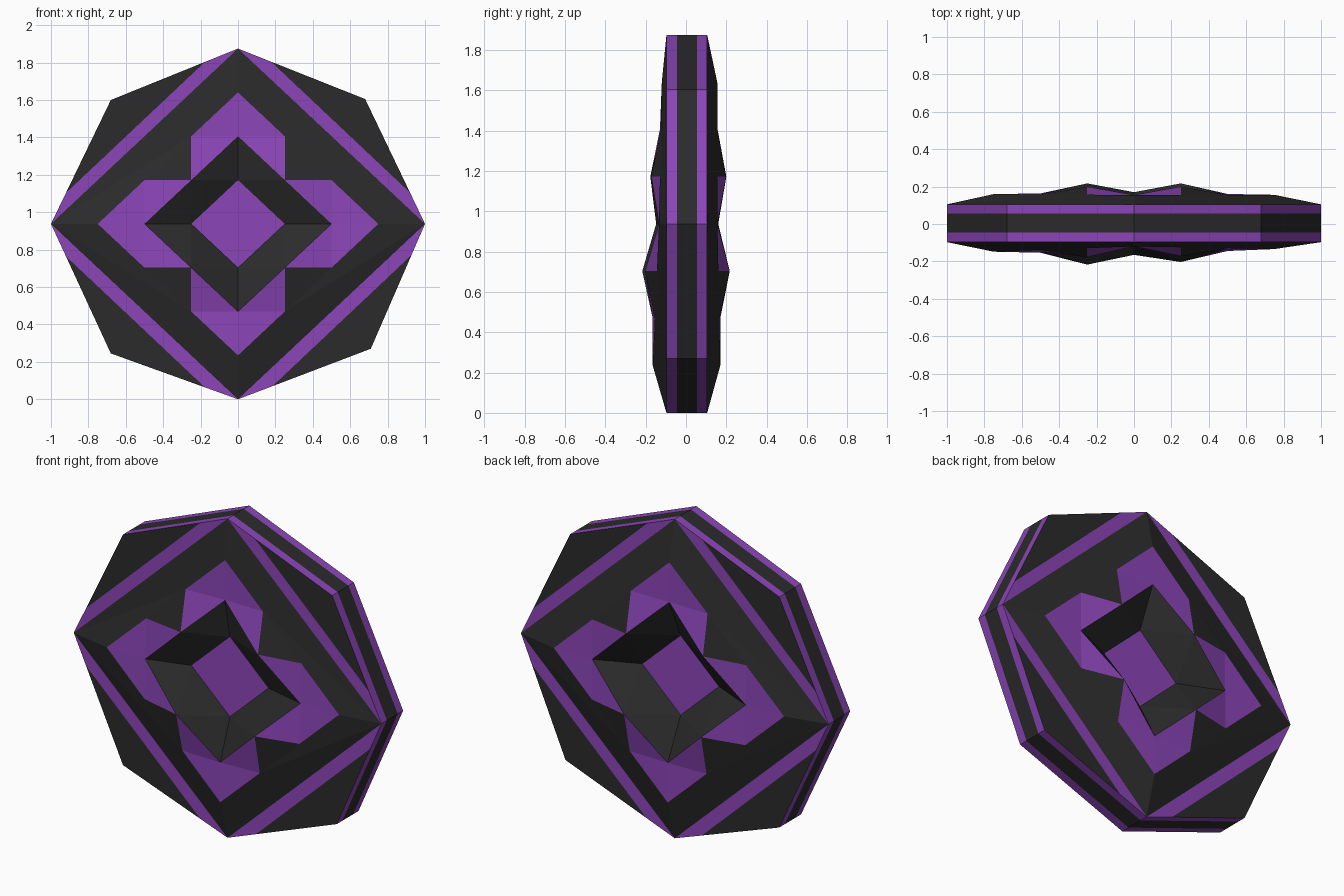
import bpy, bmesh

if "Cube" in bpy.data.objects:
    bpy.data.objects.remove(bpy.data.objects["Cube"])

CZ = 0.9375                                   # centre height, also vertical half size
FRONT, BACK = -0.097, 0.105                   # rim planes


def material(name, rgb):
    m = bpy.data.materials.new(name)
    m.diffuse_color = (*rgb, 1)
    m.use_nodes = True
    m.node_tree.nodes["Principled BSDF"].inputs["Base Color"].default_value = m.diffuse_color
    return m


purple = material("purple", (0.26, 0.06, 0.48))
dark = material("charcoal", (0.024, 0.024, 0.024))


def make_part(name, polys, mat):
    bm = bmesh.new()
    for poly in polys:
        bm.faces.new([bm.verts.new(p) for p in poly])
    bmesh.ops.remove_doubles(bm, verts=bm.verts, dist=1e-4)
    mesh = bpy.data.meshes.new(name)
    bm.to_mesh(mesh)
    bm.free()
    mesh.materials.append(mat)
    ob = bpy.data.objects.new(name, mesh)
    bpy.context.collection.objects.link(ob)


def mix(a, b, t):
    return tuple(p + (q - p) * t for p, q in zip(a, b))


# outer corners between the four tips, keyed by (x sign, z sign)
corner = {(1, 1): (0.68, 1.605), (-1, 1): (-0.68, 1.60),
          (-1, -1): (-0.68, 0.245), (1, -1): (0.71, 0.27)}


def carved_face(label, side, rim, arm_x, arm_z, peaks, pit):
    parts = {k: [] for k in ("stripe", "corner", "border", "valley", "cross", "pit", "gem")}
    for (sx, sz), (kx, kz) in corner.items():
        def pt(u, w, y):
            return (sx * u, y, CZ + sz * w * CZ)
        # points along the two axes of this quadrant
        x1, x2, x3, x4 = (pt(u, 0, y) for u, y in
                          ((.25, pit), (.5, arm_x[sx]), (.75, arm_x[sx]), (1, rim)))
        z1, z2, z3, z4 = (pt(0, w, y) for w, y in
                          ((.25, pit), (.5, arm_z[sz]), (.75, arm_z[sz]), (1, rim)))
        peak = pt(.25, .25, peaks[sx, sz])
        q1, q2 = mix(x3, z3, 1 / 3), mix(x3, z3, 2 / 3)
        k = (kx, rim, kz)
        s1, s2 = mix(x4, k, .25), mix(z4, k, .26)
        quadrant = {
            "stripe": [(x4, s1, s2, z4)],
            "corner": [(s1, k, s2)],
            "border": [(x4, z4, z3, q2), (x4, q2, q1), (x4, q1, x3)],
            "valley": [(peak, q1, q2)],
            "cross": [(x2, x3, q1), (x2, q1, peak), (z2, peak, q2), (z2, q2, z3)],
            "pit": [(x1, x2, peak), (x1, peak, z1), (z1, peak, z2)],
            "gem": [((0, pit, CZ), x1, z1)],
        }
        for key, polys in quadrant.items():
            parts[key] += polys if sx * sz * side > 0 else [p[::-1] for p in polys]
    for key, polys in parts.items():
        make_part(f"{label}_{key}", polys, purple if key in ("stripe", "cross", "gem") else dark)


# carved front and back faces
carved_face("front", 1, FRONT, {-1: -.148, 1: -.134}, {-1: -.165, 1: -.12},
            {(-1, 1): -.177, (1, 1): -.172, (-1, -1): -.217, (1, -1): -.203}, -.075)
carved_face("back", -1, BACK, {-1: .16, 1: .156}, {-1: .17, 1: .155},
            {(-1, 1): .2, (1, 1): .2, (-1, -1): .217, (1, -1): .217}, .05)

# rim bands around the octagon
outline = [(1, CZ), corner[1, 1], (0, 2 * CZ), corner[-1, 1],
           (-1, CZ), corner[-1, -1], (0, 0), corner[1, -1]]
for name, y0, y1, mat in (("front_rim_band", FRONT, -.045, purple),
                          ("middle_rim_band", -.045, .055, dark),
                          ("back_rim_band", .055, BACK, purple)):
    make_part(name, [((ax, y0, az), (ax, y1, az), (bx, y1, bz), (bx, y0, bz))
                     for (ax, az), (bx, bz) in zip(outline, outline[1:] + outline[:1])], mat)
